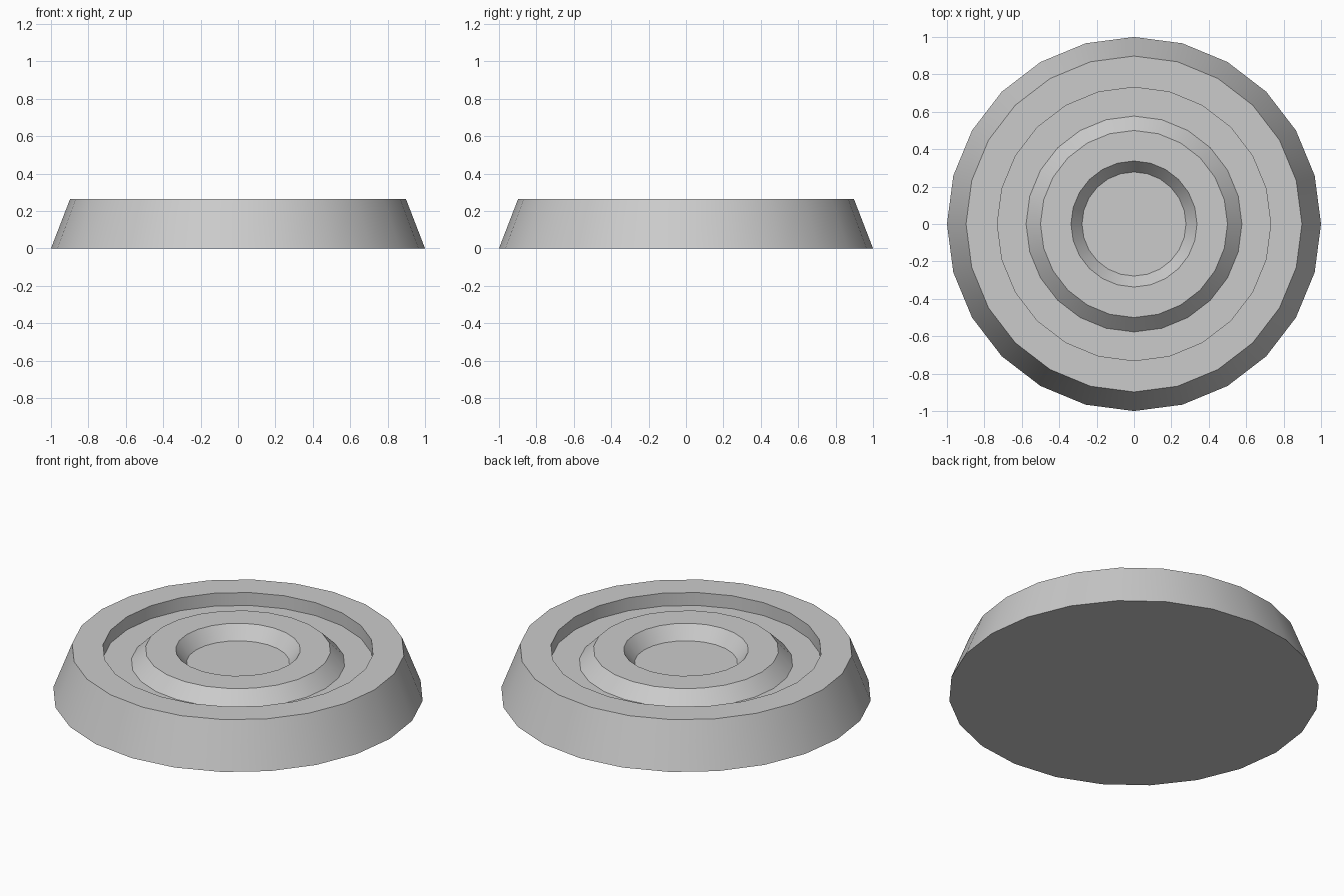
import bpy, bmesh, math

if "Cube" in bpy.data.objects:
    bpy.data.objects.remove(bpy.data.objects["Cube"])

SIDES = 24
TOP, FLOOR = 0.264, 0.187

# Radius / height profile from the bottom rim to the central dish
profile = [
    (1.0, 0.0),        # base edge
    (0.898, TOP),      # outer rim
    (0.731, TOP),      # groove lip
    (0.731, FLOOR),    # groove floor
    (0.577, FLOOR),    # foot of raised ring
    (0.5, TOP),        # raised ring
    (0.337, TOP),
    (0.278, FLOOR),    # central dish
]

bm = bmesh.new()
rings = []
for r, z in profile:
    angles = [2 * math.pi * i / SIDES for i in range(SIDES)]
    rings.append([bm.verts.new((r * math.cos(a), r * math.sin(a), z)) for a in angles])

# Walls between successive rings
for lower, upper in zip(rings, rings[1:]):
    for i in range(SIDES):
        j = (i + 1) % SIDES
        bm.faces.new((lower[i], lower[j], upper[j], upper[i]))

# Underside and dish floor
bm.faces.new(rings[0][::-1])
bm.faces.new(rings[-1])

mesh = bpy.data.meshes.new("round_ringed_base")
bm.to_mesh(mesh)
bm.free()
base = bpy.data.objects.new("round_ringed_base", mesh)
bpy.context.collection.objects.link(base)

# Smooth around the disc, crisp at the profile corners
bpy.context.view_layer.objects.active = base
base.select_set(True)
bpy.ops.object.shade_smooth_by_angle(angle=math.radians(30))
